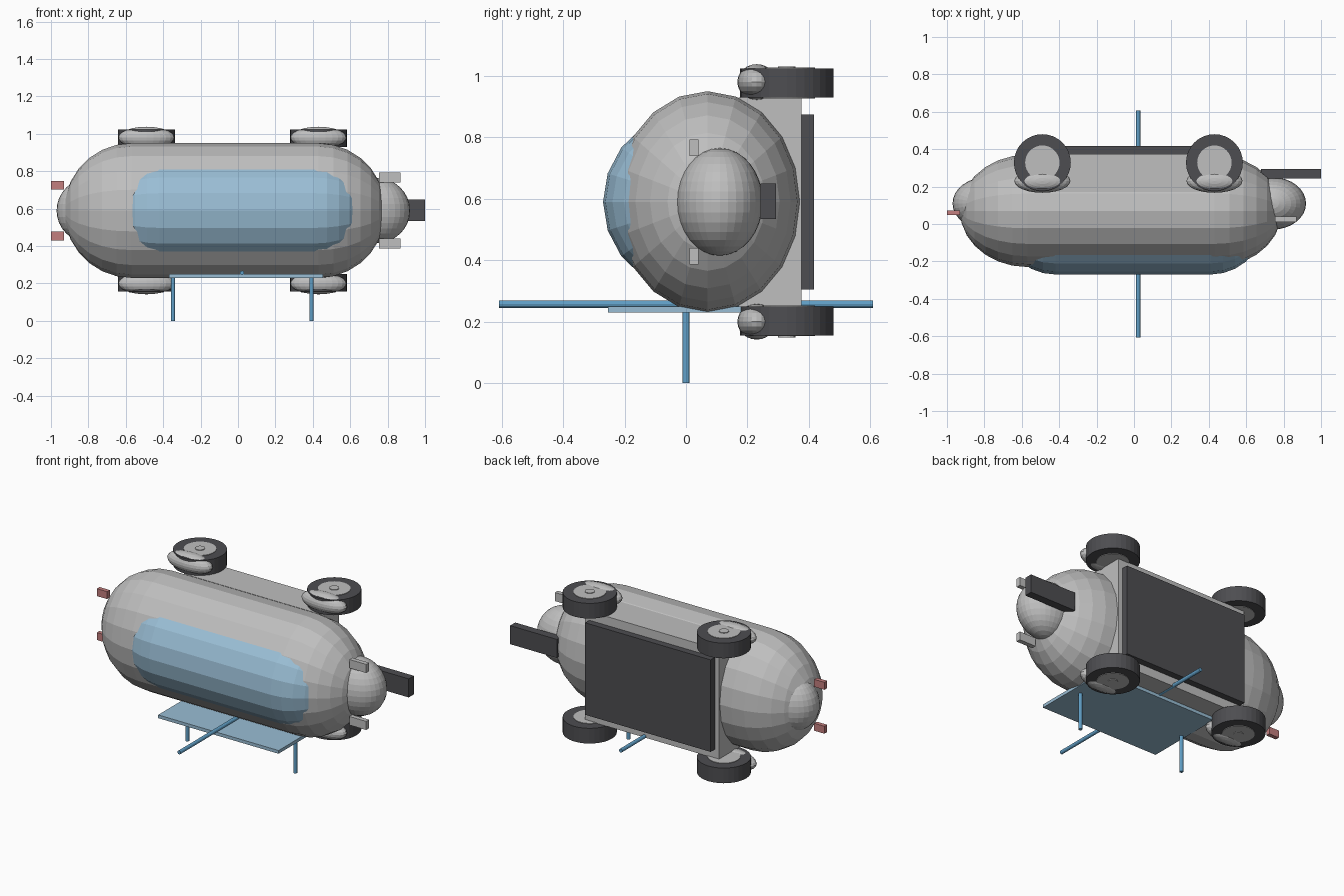
import bpy, math
from math import sin, cos, pi

if "Cube" in bpy.data.objects:
    bpy.data.objects.remove(bpy.data.objects["Cube"])


def material(name, r, g, b):
    m = bpy.data.materials.new(name)
    m.diffuse_color = (r, g, b, 1)
    m.use_nodes = True
    m.node_tree.nodes["Principled BSDF"].inputs["Base Color"].default_value = m.diffuse_color
    return m


GREY = material("silver_grey", 0.52, 0.52, 0.52)
DARK = material("dark_rubber", 0.075, 0.075, 0.082)
GLASS = material("pale_blue", 0.32, 0.51, 0.66)
BLUE = material("mid_blue", 0.12, 0.35, 0.57)
RED = material("dull_red", 0.55, 0.21, 0.21)
ZC = 0.59  # mirror plane of the vehicle, which lies on its side


def finish(name, mat):
    o = bpy.context.object
    o.name = name
    o.data.materials.append(mat)
    return o


def box(name, mat, x, y, z):
    """Box from (min, max) ranges."""
    r = (x, y, z)
    bpy.ops.mesh.primitive_cube_add(size=1, location=[(a + b) / 2 for a, b in r])
    bpy.context.object.scale = [b - a for a, b in r]
    return finish(name, mat)


def ellipsoid(name, mat, loc, scale, seg=32, rings=16):
    bpy.ops.mesh.primitive_uv_sphere_add(segments=seg, ring_count=rings, radius=1, location=loc)
    bpy.context.object.scale = scale
    return finish(name, mat)


def cylinder(name, mat, loc, radius, depth, rot=(0, 0, 0), sides=32):
    bpy.ops.mesh.primitive_cylinder_add(vertices=sides, radius=radius, depth=depth,
                                        location=loc, rotation=rot)
    return finish(name, mat)


def capsule(name, mat, x0, x1, rx, ry, rz, yc, seg=20, rings=7):
    """Capsule along x with elliptical section and rounded ends."""
    prof = [(x0 - rx * cos(i * pi / 2 / rings), sin(i * pi / 2 / rings)) for i in range(1, rings + 1)]
    prof += [(x1 + rx * cos(i * pi / 2 / rings), sin(i * pi / 2 / rings)) for i in range(rings, 0, -1)]
    verts, faces = [], []
    for x, s in prof:
        for k in range(seg):
            a = 2 * pi * k / seg
            verts.append((x, yc + ry * s * sin(a), ZC + rz * s * cos(a)))
    n = len(prof)
    for i in range(n - 1):
        for k in range(seg):
            k2 = (k + 1) % seg
            faces.append((i * seg + k, i * seg + k2, (i + 1) * seg + k2, (i + 1) * seg + k))
    verts += [(x0 - rx, yc, ZC), (x1 + rx, yc, ZC)]
    for k in range(seg):
        k2 = (k + 1) % seg
        faces.append((n * seg, k2, k))
        faces.append((n * seg + 1, (n - 1) * seg + k, (n - 1) * seg + k2))
    me = bpy.data.meshes.new(name)
    me.from_pydata(verts, [], faces)
    me.materials.append(mat)
    o = bpy.data.objects.new(name, me)
    bpy.context.collection.objects.link(o)
    # outward normals
    import bmesh
    bm = bmesh.new()
    bm.from_mesh(me)
    bmesh.ops.recalc_face_normals(bm, faces=bm.faces)
    bm.to_mesh(me)
    bm.free()
    return o


# Hull and canopy
capsule("body", GREY, -0.57, 0.43, 0.36, 0.30, 0.36, 0.07)
capsule("canopy", GLASS, -0.42, 0.41, 0.30, 0.31, 0.30, 0.04)
ellipsoid("rear_bulge", GREY, (-0.79, 0.11, ZC), (0.18, 0.14, 0.175))
ellipsoid("nose_bulge", GREY, (0.74, 0.11, ZC), (0.18, 0.14, 0.175))

# Chassis
box("chassis", GREY, (-0.49, 0.43), (0.17, 0.375), (0.25, 0.93))
box("underside_plate", DARK, (-0.46, 0.40), (0.37, 0.416), (0.305, 0.875))
box("front_bar", DARK, (0.68, 1.0), (0.243, 0.293), (0.535, 0.65))

# Mirrored pairs: wheels, hubs, fenders, lamps
for side, s in (("left", 1), ("right", -1)):
    for end, x in (("rear", -0.49), ("front", 0.43)):
        tag = f"{end}_{side}"
        cylinder("wheel_" + tag, DARK, (x, 0.328, ZC + s * 0.387), 0.152, 0.094)
        cylinder("hub_" + tag, GREY, (x, 0.328, ZC + s * 0.387), 0.092, 0.1)
        cylinder("hub_cap_" + tag, GREY, (x, 0.328, ZC + s * 0.39), 0.028, 0.102, sides=16)
        ellipsoid("fender_" + tag, GREY, (x, 0.23, ZC + s * 0.39), (0.15, 0.063, 0.058), 24, 12)
    zs = sorted((ZC + s * 0.15, ZC + s * 0.203))
    box("headlamp_" + side, GREY, (0.755, 0.87), (0.012, 0.04), zs)
    zs = sorted((ZC + s * 0.113, ZC + s * 0.159))
    box("tail_lamp_" + side, RED, (-1.0, -0.93), (0.047, 0.073), zs)

# Flat wing panel, its struts and the cross rod
box("wing_panel", GLASS, (-0.37, 0.455), (-0.253, 0.253), (0.23, 0.25))
for x in (-0.347, 0.393):
    cylinder("strut", BLUE, (x, 0, 0.118), 0.0115, 0.236, sides=12)
cylinder("cross_rod", BLUE, (0.022, 0, 0.257), 0.0115, 1.216, (pi / 2, 0, 0), 12)
